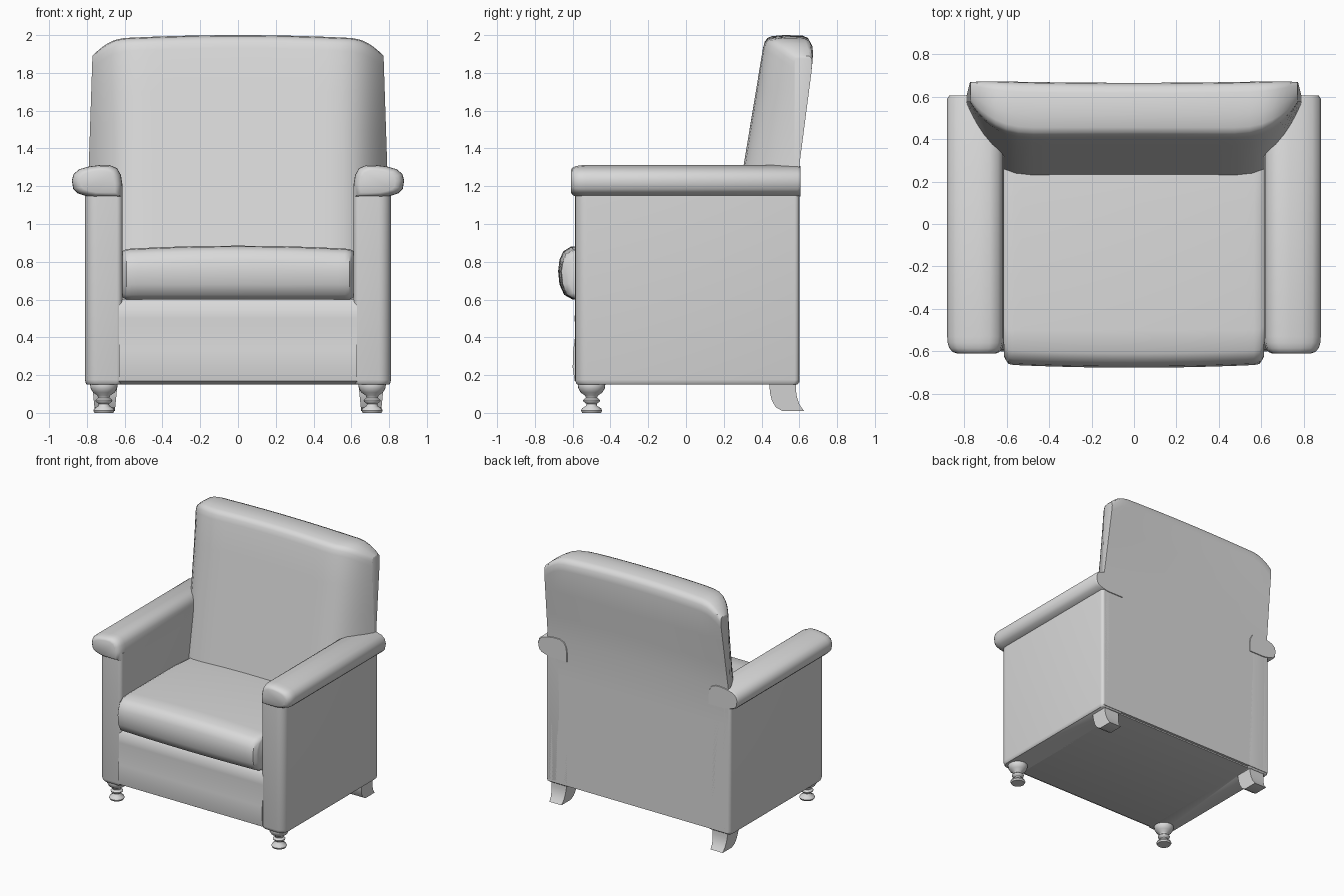
import bpy, bmesh, math

cube = bpy.data.objects.get("Cube")
if cube:
    bpy.data.objects.remove(cube, do_unlink=True)

fabric = bpy.data.materials.new("light_grey")
fabric.use_nodes = True
GREY = (0.7, 0.7, 0.7, 1)
fabric.diffuse_color = GREY
fabric.node_tree.nodes["Principled BSDF"].inputs["Base Color"].default_value = GREY


def loft(name, rings, angle=40):
    """Skin a list of equal-length closed rings and cap both ends."""
    bm = bmesh.new()
    loops = [[bm.verts.new(p) for p in ring] for ring in rings]
    n = len(loops[0])
    for a, b in zip(loops, loops[1:]):
        for i in range(n):
            j = (i + 1) % n
            bm.faces.new((a[i], a[j], b[j], b[i]))
    bm.faces.new(loops[0])
    bm.faces.new(loops[-1])
    bmesh.ops.recalc_face_normals(bm, faces=bm.faces)
    mesh = bpy.data.meshes.new(name)
    bm.to_mesh(mesh)
    bm.free()
    mesh.materials.append(fabric)
    obj = bpy.data.objects.new(name, mesh)
    bpy.context.collection.objects.link(obj)
    bpy.ops.object.select_all(action="DESELECT")
    obj.select_set(True)
    bpy.context.view_layer.objects.active = obj
    bpy.ops.object.shade_smooth_by_angle(angle=math.radians(angle))
    return obj


def rounded(corners, steps=6):
    """Round each corner (x, y, radius) of a counter-clockwise rectangle."""
    pts = []
    for k, (x, y, r) in enumerate(corners):
        sx, sy = [(1, 1), (-1, 1), (-1, -1), (1, -1)][k]
        for i in range(steps + 1):
            a = math.pi + k * math.pi / 2 + i * math.pi / 2 / steps
            pts.append((x + sx * r + r * math.cos(a), y + sy * r + r * math.sin(a)))
    return pts


def scaled(pts, cx, cy, kx, ky):
    return [(cx + (x - cx) * kx, cy + (y - cy) * ky) for x, y in pts]


# Front rail and seat base
rail = [(-.555, .15), (-.59, .17), (-.6, .24), (-.597, .33), (-.585, .42),
        (-.59, .5), (-.585, .57), (-.56, .6), (.58, .6), (.58, .15)]
loft("seat_base", [[(x, y, z) for y, z in rail] for x in (-.63, .63)])

# Seat cushion, crowned and bulging towards the front
section = [(-.6, .6), (-.645, .625), (-.67, .68), (-.677, .75), (-.67, .81),
           (-.65, .855), (-.61, .88), (-.5, .885), (.1, .885), (.3, .87), (.3, .6)]
rings = []
for i in range(25):
    u = -math.cos(math.pi * i / 24)
    k = 1 - .08 * max(0, (abs(u) - .95) / .05) ** 2
    ring = scaled(section, -.2, .74, k, k)
    rings.append([(.612 * u, y + (.015 * u * u if y < -.5 else 0),
                   z - (.018 * u * u if z > .8 else 0)) for y, z in ring])
loft("seat_cushion", rings)

# Backrest: leaning slices across the width, its front wrapping back at the sides
edge = [(0, .0), (.015, .035), (.06, .055), (.15, .065), (.4, .07),
        (.8, .068), (.92, .055), (.98, .03), (1, -.02)]


def back_point(u, s, z):
    lean = min(1, max(0, (z - 1.31) / .6))
    x = u * (.79 - .02 * lean)
    wrap = max(0, (abs(u) * .79 - .45) / .34) ** 3
    front = .305 + .165 * (z - 1.31) + (.27 - .1 * lean) * wrap
    rear = .6 + lean * (.065 + .013 * u * u)
    return (x, front + (rear - front) * s, z)


rings = []
for i in range(37):
    u = -math.sin(math.pi / 2 * math.cos(math.pi * i / 36))
    top = 1.93 - .025 * u * u - .085 * max(0, (abs(u) - .78) / .22) ** 2
    heights = [.16, .7, 1.0, 1.31, 1.5, 1.7]
    ring = [back_point(u, 0, z) for z in heights]
    ring += [back_point(u, s, top + dz) for s, dz in edge]
    ring += [back_point(u, 1, z) for z in reversed(heights)]
    rings.append(ring)
loft("backrest", rings)

# Section of the rolled arm top, and its outline towards the front end
roll = [(.612, 1.14), (.612, 1.21), (.62, 1.26), (.64, 1.295), (.68, 1.312),
        (.73, 1.312), (.79, 1.304), (.84, 1.29), (.87, 1.265), (.88, 1.23),
        (.872, 1.185), (.85, 1.163), (.81, 1.15), (.76, 1.14)]
roll_ends = [(-.61, .68), (-.603, .82), (-.585, .93), (-.56, .985), (-.53, 1),
             (.59, 1), (.605, .93)]

# Turned front leg outline (radius, height)
turned = [(.05, 0), (.056, .012), (.05, .025), (.03, .036), (.027, .048),
          (.043, .06), (.045, .068), (.03, .08), (.034, .092), (.058, .108),
          (.07, .13), (.073, .15), (.065, .165)]

# Swept rear leg outline
swept = [(.44, .16), (.445, .105), (.455, .065), (.475, .03), (.51, .01),
         (.625, .01), (.6, .045), (.587, .085), (.582, .12), (.582, .16)]

for side, label in ((1, "left"), (-1, "right")):
    # Arm panel with a broad front outer corner
    plan = rounded([(.612, -.587, .03), (.81, -.587, .065), (.81, .6, .025), (.612, .6, .01)])
    levels = [(.15, .9, .98), (.157, .96, .992), (.175, 1, 1), (1.2, 1, 1)]
    loft("arm_panel_" + label,
         [[(side * x, y, z) for x, y in scaled(plan, .71, 0, kx, ky)] for z, kx, ky in levels])

    # Rolled arm top
    loft("arm_roll_" + label,
         [[(side * x, y, z) for x, z in scaled(roll, .735, 1.225, k, k)] for y, k in roll_ends])

    # Front leg
    rings = []
    for r, z in turned:
        rings.append([(side * .71 + r * math.cos(a * math.pi / 12),
                       -.5 + r * math.sin(a * math.pi / 12), z) for a in range(24)])
    loft("front_leg_" + label, rings, 50)

    # Rear leg, tapering slightly towards the foot
    loft("rear_leg_" + label,
         [[(side * (.705 + d * (.052 + .1 * z)), y, z) for y, z in swept] for d in (-1, 1)], 30)
